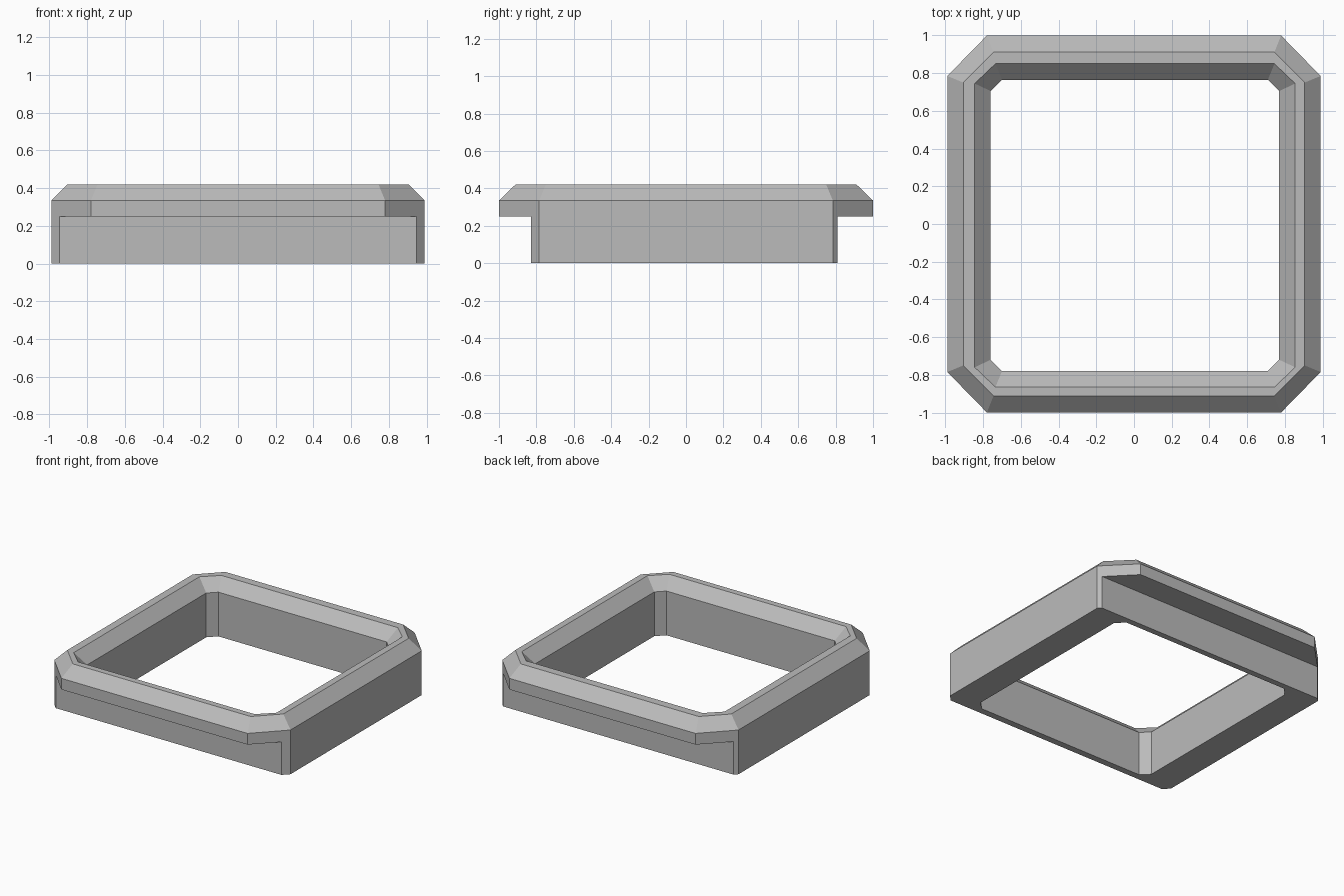
import bpy
import bmesh

cube = bpy.data.objects.get("Cube")
if cube:
    bpy.data.objects.remove(cube, do_unlink=True)

grey = bpy.data.materials.new("plain grey")
grey.use_nodes = True
colour = (0.5, 0.5, 0.5, 1)
grey.diffuse_color = colour
grey.node_tree.nodes["Principled BSDF"].inputs["Base Color"].default_value = colour


def octagon(z, left, right, front, back, cut_x, cut_y):
    """Rectangle with its four corners cut off."""
    return [(left + cut_x, front, z), (right - cut_x, front, z),
            (right, front + cut_y, z), (right, back - cut_y, z),
            (right - cut_x, back, z), (left + cut_x, back, z),
            (left, back - cut_y, z), (left, front + cut_y, z)]


HALF_X, HALF_Y = 0.99, 1.0
CUT_X, CUT_Y = 0.21, 0.215
LEDGE, SHOULDER, TOP = 0.25, 0.335, 0.42
FRONT, BACK = -0.83, 0.81


def clipped(z):
    """The outer octagon, trimmed flat at the front and back of the base."""
    side_y = HALF_Y - CUT_Y
    ring = octagon(z, -HALF_X, HALF_X, -HALF_Y, HALF_Y, CUT_X, CUT_Y)
    points = []
    for x, y, _ in ring:
        if abs(y) > side_y + 0.01:
            y = FRONT if y < 0 else BACK
            reach = HALF_X - (abs(y) - side_y) * CUT_X / CUT_Y
            x = reach if x > 0 else -reach
        points.append((x, y, z))
    return points


# Closed frame cross-section: inner wall, inner slope, rim, outer slope, ledge, base
inner = (-0.76, 0.77, -0.78, 0.765, 0.06, 0.06)
outer = (-HALF_X, HALF_X, -HALF_Y, HALF_Y, CUT_X, CUT_Y)
loops = [
    octagon(0, *inner),
    octagon(SHOULDER, *inner),
    octagon(TOP, -0.845, 0.855, -0.865, 0.85, 0.11, 0.105),
    octagon(TOP, -0.905, 0.905, -0.912, 0.912, 0.16, 0.162),
    octagon(SHOULDER, *outer),
    octagon(LEDGE, *outer),
    clipped(LEDGE),
    clipped(0),
]

bm = bmesh.new()
rings = [[bm.verts.new(p) for p in loop] for loop in loops]
for a, b in zip(rings, rings[1:] + rings[:1]):
    for i in range(8):
        j = (i + 1) % 8
        bm.faces.new((a[i], a[j], b[j], b[i]))
bmesh.ops.remove_doubles(bm, verts=bm.verts, dist=0.0005)
bmesh.ops.dissolve_degenerate(bm, edges=bm.edges, dist=0.0005)
bmesh.ops.recalc_face_normals(bm, faces=bm.faces)

mesh = bpy.data.meshes.new("chamfered_frame")
bm.to_mesh(mesh)
bm.free()
mesh.materials.append(grey)
frame = bpy.data.objects.new("chamfered_frame", mesh)
bpy.context.collection.objects.link(frame)
